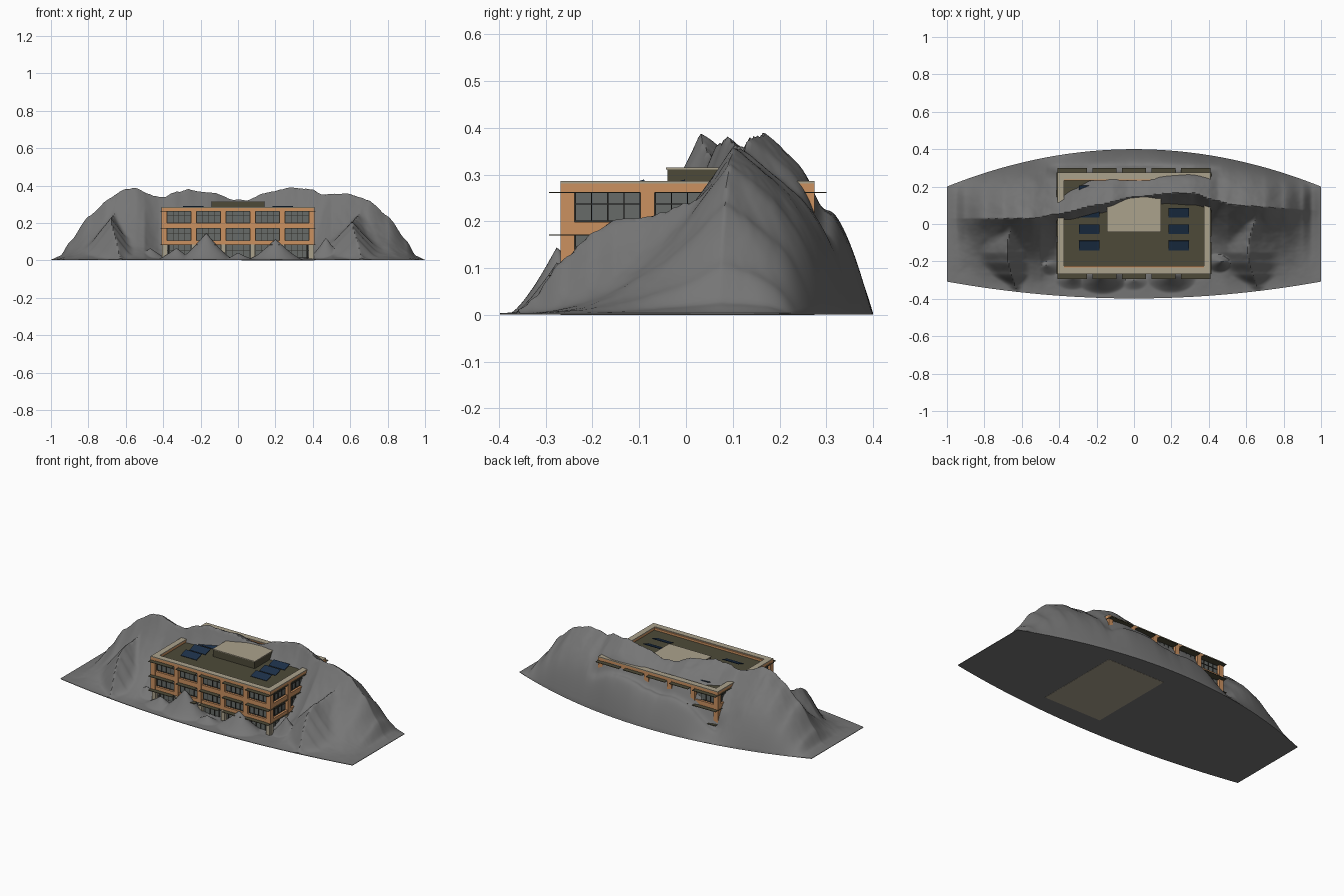
import bpy, bmesh, math
from mathutils import Vector, noise

if "Cube" in bpy.data.objects:
    bpy.data.objects.remove(bpy.data.objects["Cube"])


def material(name, r, g, b):
    m = bpy.data.materials.new(name)
    m.use_nodes = True
    m.diffuse_color = (r, g, b, 1)
    m.node_tree.nodes["Principled BSDF"].inputs["Base Color"].default_value = (r, g, b, 1)
    return m


ROCK = material("grey rock", .18, .18, .18)
ORANGE = material("orange cladding", .6, .285, .118)
CREAM = material("cream concrete", .41, .36, .265)
OLIVE = material("dark olive", .075, .068, .04)
GLASS = material("window glass", .135, .148, .14)
FRAME = material("window frame", .03, .03, .025)
BLUE = material("solar blue", .012, .03, .065)


def add_mesh(name, bm, mat):
    mesh = bpy.data.meshes.new(name)
    bm.to_mesh(mesh)
    bm.free()
    mesh.materials.append(mat)
    ob = bpy.data.objects.new(name, mesh)
    bpy.context.scene.collection.objects.link(ob)
    return ob


def boxes(name, items, mat):
    """One object made of boxes, each given by two opposite corners."""
    bm = bmesh.new()
    for a, b in items:
        a, b = Vector(a), Vector(b)
        c, d = (a + b) / 2, b - a
        vs = bmesh.ops.create_cube(bm, size=1)["verts"]
        for v in vs:
            v.co = Vector((v.co.x * abs(d.x), v.co.y * abs(d.y), v.co.z * abs(d.z))) + c
    return add_mesh(name, bm, mat)


def curve(points, x):
    """Smoothly eased interpolation through a few (x, value) points."""
    if x <= points[0][0]:
        return points[0][1]
    for (x0, y0), (x1, y1) in zip(points, points[1:]):
        if x <= x1:
            t = (x - x0) / (x1 - x0)
            t = .5 * t + .5 * t * t * (3 - 2 * t)
            return y0 + (y1 - y0) * t
    return points[-1][1]


def soft_max(a, b, k=.03):
    blend = max(k - abs(a - b), 0) / k
    return max(a, b) + blend * blend * k / 4


# Terrain: a curved ridge, two spurs and low mounds at the front
CREST = [(-1, 0), (-.95, .02), (-.9, .09), (-.8, .23), (-.7, .32), (-.6, .37), (-.54, .375),
         (-.4, .33), (-.33, .365), (-.25, .37), (-.12, .355), (-.03, .318), (.05, .32),
         (.15, .36), (.3, .385), (.4, .37), (.45, .345), (.5, .358), (.57, .35), (.7, .315),
         (.8, .23), (.9, .1), (.95, .02), (1, 0)]
RIDGE_Y = [(-1, .03), (-.55, .03), (-.4, .055), (-.2, .1), (0, .145), (.2, .165),
           (.32, .165), (.42, .13), (.55, .1), (1, .07)]
SPUR = [(-.36, 0), (-.33, .03), (-.265, .115), (-.2, .17), (-.15, .2), (-.1, .205),
        (-.05, .215), (0, .235), (.1, .26)]
MOUNDS = [(-.17, -.275, .14, .15), (.2, -.275, .11, .14), (-.33, -.285, .06, .1),
          (0, -.3, .035, .08), (.47, -.2, .12, .1), (-.47, -.22, .06, .1)]


def front_edge(x):
    return -.398 + .09 * x * x


def back_edge(x):
    return .4 - .2 * x * x


def height(x, y):
    h, ry = curve(CREST, x), curve(RIDGE_Y, x)
    if y > ry:
        s = (y - ry) / (back_edge(x) - ry)
        dip = math.exp(-((x + .4) / .15) ** 2)
        z = h * (1 - s ** 6) * (1 - (.55 + .35 * dip) * s ** 1.1)
        # shallow trench along the rear wall
        trench = min(1, max(0, (.47 - abs(x)) / .06))
        z -= .035 * trench * math.exp(-((y - .288) / .024) ** 2)
    else:
        s = (ry - y) / (ry - front_edge(x))
        q = 2.1 + 1.2 * min(1, max(0, (.5 - abs(x)) / .08))
        z = h * (1 - s) ** q
        for xc, gain, k in ((.64, 1, 1.05), (-.65, 1.1, 1.3)):
            bend = xc + .03 * math.sin(y * 11)
            z = soft_max(z, curve(SPUR, y) * gain - abs(x - bend) * k)
        for mx, my, mh, r in MOUNDS:
            d = math.hypot(x - mx, (y - my) * 1.5) / r
            z = max(z, mh * max(0, 1 - d) ** 1.3)
    rough = noise.fractal(Vector((x * 7, y * 7, 2)), 1, 2, 4)
    edge = min(y - front_edge(x), back_edge(x) - y, 1 - abs(x))
    fade = min(1, max(0, edge) / .08)
    return max(0, z) + fade * (.002 + rough * (.004 + z * .02))


NX, NY = 260, 120
bm = bmesh.new()
rows = []
for j in range(NY + 1):
    row = []
    for i in range(NX + 1):
        x = -1 + 2 * i / NX
        y = front_edge(x) + (back_edge(x) - front_edge(x)) * j / NY
        row.append(bm.verts.new((x, y, .004 + max(0, height(x, y)))))
    rows.append(row)
for r0, r1 in zip(rows, rows[1:]):
    for i in range(NX):
        bm.faces.new((r0[i], r0[i + 1], r1[i + 1], r1[i]))
rim = (rows[0] + [r[-1] for r in rows[1:]] + rows[-1][-2::-1] + [r[0] for r in rows[-2:0:-1]])
low = [bm.verts.new((v.co.x, v.co.y, .001)) for v in rim]
for i in range(len(rim)):
    k = (i + 1) % len(rim)
    bm.faces.new((rim[k], rim[i], low[i], low[k]))
bm.faces.new(low[::-1])
terrain = add_mesh("mountain_terrain", bm, ROCK)
bpy.context.view_layer.objects.active = terrain
terrain.select_set(True)
bpy.ops.object.shade_smooth_by_angle(angle=math.radians(50))

# Building shell
HX, Y0, Y1 = .41, -.268, .275
boxes("foundation", [((.02, Y0, 0), (HX, Y1, .004))], CREAM)
boxes("glass_core", [((-HX + .02, Y0 + .02, .09), (HX - .02, Y1 - .02, .262)),
                     ((-HX + .04, Y0 + .04, .004), (HX - .04, Y1 - .04, .09))], GLASS)
boxes("roof", [((-HX + .03, Y0 + .03, .26), (HX - .03, Y1 - .03, .268))], OLIVE)


def ring(inset, wx, wy, z0, z1):
    x, a, b = HX - inset, Y0 + inset, Y1 - inset
    return [((-x, a, z0), (x, a + wy, z1)), ((-x, b - wy, z0), (x, b, z1)),
            ((-x, a + wy, z0), (-x + wx, b - wy, z1)), ((x - wx, a + wy, z0), (x, b - wy, z1))]


bands = []
for z0, z1 in ((.085, .105), (.172, .199), (.263, .274)):
    bands += ring(.003, .03, .03, z0, z1)
boxes("floor_bands", bands, ORANGE)
boxes("parapet", ring(0, .036, .043, .268, .281), ORANGE)
boxes("parapet_cap", ring(0, .036, .036, .281, .286), CREAM)

# Facades: pillars, columns, window frames and sunshades on all four sides
pillars, columns, frames, shades = [], [], [], []


def facade(bays, lo, hi, place, reach):
    w = .03
    pitch = (hi - lo - w) / bays

    def bar(u0, u1, d0, d1, z0, z1):
        return (place(u0, d0, z0), place(u1, d1, z1))
    for i in range(bays + 1):
        u = lo + i * pitch
        pillars.append(bar(u, u + w, 0, .03, .085, .27))
        columns.append(bar(u + .003, u + w - .003, .008, .032, .004, .085))
    for i in range(bays):
        u0, u1 = lo + i * pitch + w, lo + (i + 1) * pitch
        shade0 = lo if i == 0 else u0
        shade1 = hi if i == bays - 1 else u1
        for z0, z1, d in ((.105, .172, .016), (.199, .263, .016), (.01, .085, .036)):
            t = .0025
            for k in range(5):
                u = u0 + (u1 - u0 - t) * k / 4
                frames.append(bar(u, u + t, d, d + .008, z0, z1))
            for z in (z0, z0 + (z1 - z0) * .58, z1 - t):
                frames.append(bar(u0, u1, d, d + .008, z, z + t))
            shades.append(bar(shade0, shade1, -reach, .018, z1 - .0025, z1))


facade(5, -HX, HX, lambda u, d, z: (u, Y0 + d, z), .025)
facade(5, -HX, HX, lambda u, d, z: (u, Y1 - d, z), .025)
facade(3, Y0, Y1, lambda u, d, z: (HX - d, u, z), .004)
facade(3, Y0, Y1, lambda u, d, z: (-HX + d, u, z), .004)
boxes("pillars", pillars, ORANGE)
boxes("ground_columns", columns, CREAM)
boxes("window_frames", frames, FRAME)
boxes("sunshades", shades, OLIVE)

# Rooftop plant room
boxes("plant_room", [((-.142, -.04, .268), (.142, .16, .311))], OLIVE)
boxes("plant_room_cap", [((-.145, -.043, .311), (.145, .163, .315))], CREAM)

# Tilted solar panels in two groups
for side in (-1, 1):
    for y in (-.115, -.028, .06, .18):
        ob = boxes("solar_panel", [((-.055, -.027, -.0015), (.055, .027, .0015))], BLUE)
        ob.location = (side * .24, y, .28)
        ob.rotation_euler.x = math.radians(18)
